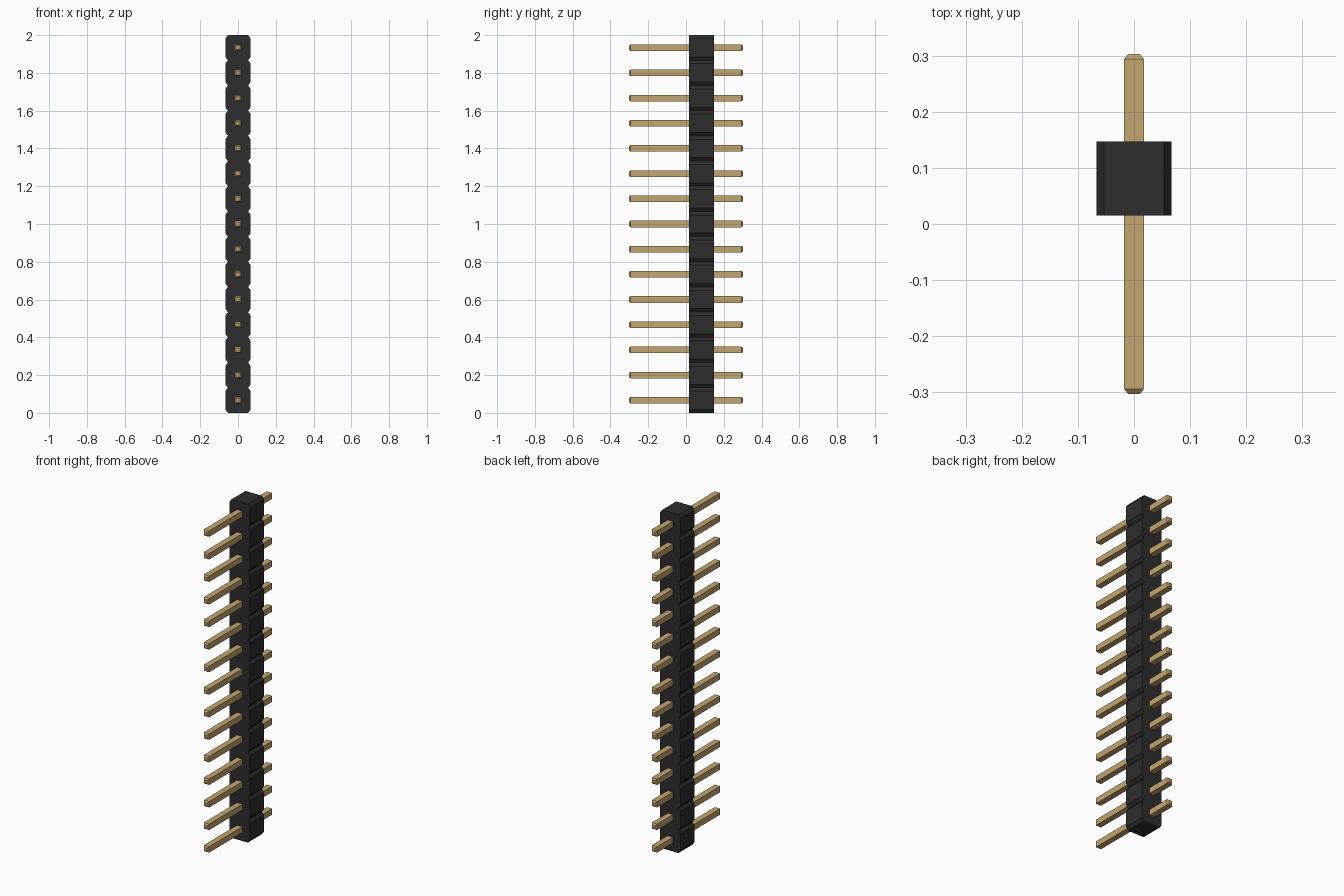
import bpy, bmesh

if "Cube" in bpy.data.objects:
    bpy.data.objects.remove(bpy.data.objects["Cube"])

COUNT = 15
PITCH = 2 / COUNT
HALF = PITCH / 2
CHX, CHZ = 0.013, 0.018      # corner chamfer of each housing cell
Y0, Y1 = 0.015, 0.147        # housing depth range
PIN_Y, PIN_R, TIP_R, TIP_L = 0.303, 0.0175, 0.0105, 0.009


def material(name, rgb):
    m = bpy.data.materials.new(name)
    m.diffuse_color = (*rgb, 1)
    m.use_nodes = True
    m.node_tree.nodes["Principled BSDF"].inputs["Base Color"].default_value = m.diffuse_color
    return m


def loft(name, rings, mat):
    """Join matching rings of points into a closed solid."""
    bm = bmesh.new()
    loops = [[bm.verts.new(p) for p in ring] for ring in rings]
    n = len(loops[0])
    for a, b in zip(loops, loops[1:]):
        for i in range(n):
            j = (i + 1) % n
            bm.faces.new((a[i], a[j], b[j], b[i]))
    bm.faces.new(loops[0])
    bm.faces.new(loops[-1])
    bmesh.ops.recalc_face_normals(bm, faces=bm.faces)
    mesh = bpy.data.meshes.new(name)
    bm.to_mesh(mesh)
    bm.free()
    mesh.materials.append(mat)
    obj = bpy.data.objects.new(name, mesh)
    bpy.context.collection.objects.link(obj)
    return obj


black = material("black plastic", (0.027, 0.027, 0.027))
gold = material("gold metal", (0.54, 0.38, 0.16))

# Housing: one notched outline, extruded front to back
right = [(HALF - CHX, 0)]
for i in range(COUNT):
    z = i * PITCH
    right += [(HALF, z + CHZ), (HALF, z + PITCH - CHZ), (HALF - CHX, z + PITCH)]
outline = right + [(-x, z) for x, z in reversed(right)]
loft("housing", [[(x, y, z) for x, z in outline] for y in (Y0, Y1)], black)

# Pins: square bars with tapered tips
for i in range(COUNT):
    zc = (i + 0.5) * PITCH
    sections = [(-PIN_Y, TIP_R), (-PIN_Y + TIP_L, PIN_R),
                (PIN_Y - TIP_L, PIN_R), (PIN_Y, TIP_R)]
    rings = [[(sx * r, y, zc + sz * r) for sx, sz in ((-1, -1), (1, -1), (1, 1), (-1, 1))]
             for y, r in sections]
    loft(f"pin_{i + 1}", rings, gold)
